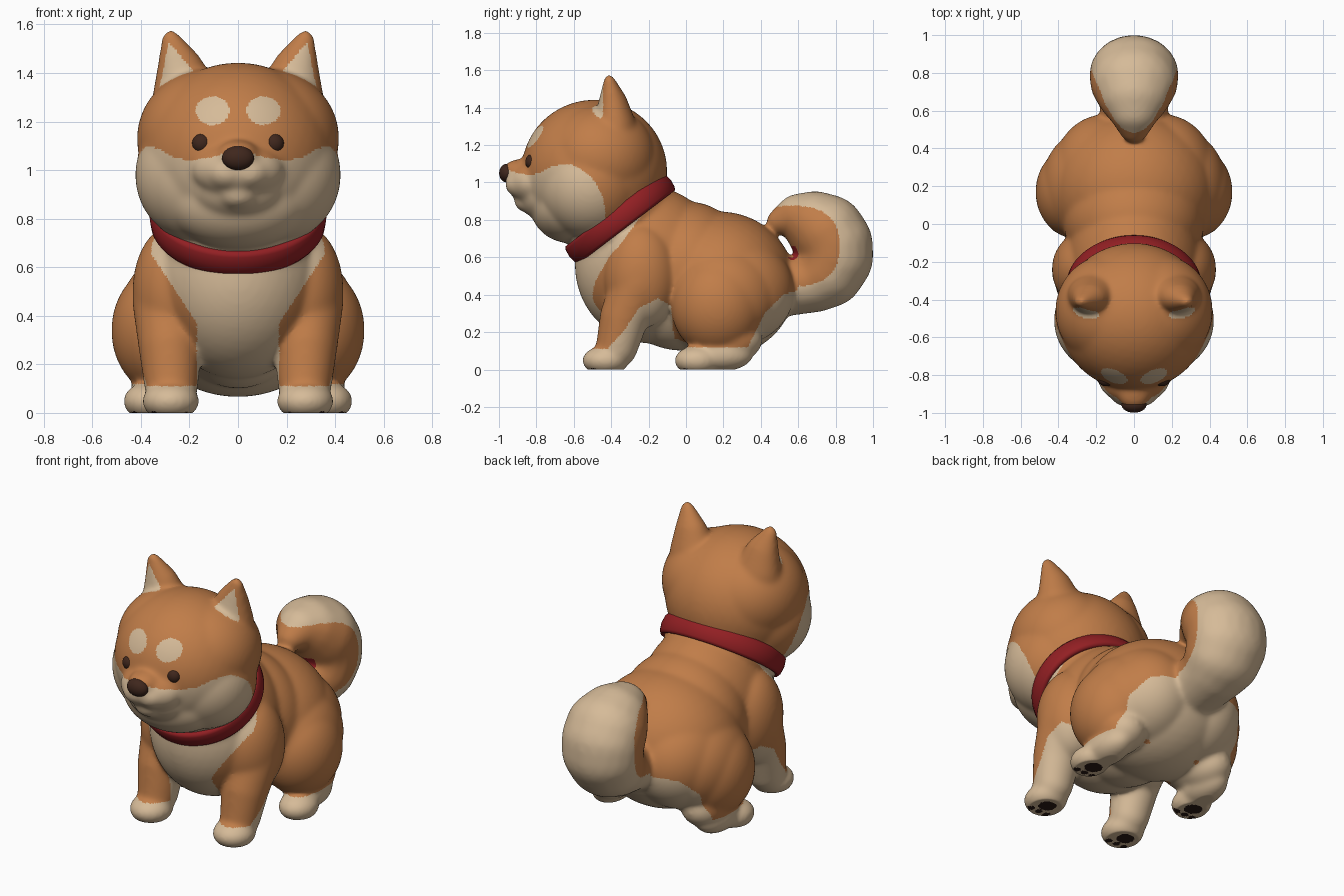
import bpy, bmesh, math
from mathutils import Matrix, Vector

if "Cube" in bpy.data.objects:
    bpy.data.objects.remove(bpy.data.objects["Cube"])


def material(name, rgb):
    m = bpy.data.materials.new(name)
    m.diffuse_color = (*rgb, 1)
    m.use_nodes = True
    m.node_tree.nodes["Principled BSDF"].inputs["Base Color"].default_value = m.diffuse_color
    return m


ORANGE = material("orange fur", (0.53, 0.205, 0.066))
CREAM = material("cream fur", (0.67, 0.495, 0.315))
RED = material("red collar", (0.29, 0.014, 0.017))
DARK = material("dark brown", (0.050, 0.020, 0.012))
PAD = material("paw pad", (0.025, 0.011, 0.008))


def ball(bm, c, r, tilt=0, sub=4):
    m = Matrix.Translation(c) @ Matrix.Rotation(tilt, 4, 'X') @ Matrix.Diagonal((*r, 1))
    bmesh.ops.create_icosphere(bm, subdivisions=sub, radius=1, matrix=m)


def pair(bm, c, r):
    for s in (-1, 1):
        ball(bm, (s * c[0], c[1], c[2]), r)


def chain(bm, pts, sx=1, sy=1, steps=8):
    # tapered limb: points are (x, y, z, radius)
    for a, b in zip(pts, pts[1:]):
        for i in range(steps + 1):
            x, y, z, r = Vector(a).lerp(Vector(b), i / steps)
            ball(bm, (x, y, z), (r * sx, r * sy, r), sub=3)


def mirrored_chain(bm, pts, sx=1, sy=1):
    for s in (-1, 1):
        chain(bm, [(s * p[0], *p[1:]) for p in pts], sx, sy)


def make(name, bm, mats):
    me = bpy.data.meshes.new(name)
    bm.to_mesh(me)
    bm.free()
    for m in mats:
        me.materials.append(m)
    for p in me.polygons:
        p.use_smooth = True
    ob = bpy.data.objects.new(name, me)
    bpy.context.collection.objects.link(ob)
    return ob


def fuse(name, bm, mats, rule, smooth):
    # blend the balls into one skin, then paint its faces by a rule
    ob = make(name, bm, [])
    rm = ob.modifiers.new("skin", 'REMESH')
    rm.mode, rm.voxel_size = 'VOXEL', 0.0095
    sm = ob.modifiers.new("soften", 'SMOOTH')
    sm.factor, sm.iterations = 0.5, smooth
    dg = bpy.context.evaluated_depsgraph_get()
    me = bpy.data.meshes.new_from_object(ob.evaluated_get(dg))
    ob.modifiers.clear()
    ob.data = me
    me.materials.clear()
    for m in mats:
        me.materials.append(m)
    for v in me.vertices:
        v.co.z = max(v.co.z, 0.0)
    for p in me.polygons:
        p.use_smooth = True
        p.material_index = rule(p.center, p.normal)
    return ob


def curve(pts, t):
    # piecewise linear lookup
    if t <= pts[0][0]:
        return pts[0][1]
    for (a, fa), (b, fb) in zip(pts, pts[1:]):
        if t <= b:
            return fa + (fb - fa) * (t - a) / (b - a)
    return pts[-1][1]


# Body: chest, neck, middle, rump, hips, legs and curled tail
TILT = math.radians(37.3)
COLLAR = Vector((0, -0.352, 0.808))
AXIS = Vector((0, -math.sin(TILT), math.cos(TILT)))
bm = bmesh.new()
ball(bm, (0, -0.20, 0.56), (0.36, 0.395, 0.42))
ball(bm, (0, -0.35, 0.80), (0.34, 0.315, 0.20), TILT)
ball(bm, (0, 0.02, 0.525), (0.375, 0.32, 0.372))
ball(bm, (0, -0.02, 0.45), (0.30, 0.38, 0.35))
ball(bm, (0, 0.18, 0.455), (0.43, 0.405, 0.39))
pair(bm, (0.16, 0.24, 0.42), (0.28, 0.34, 0.30))
pair(bm, (0.24, 0.20, 0.39), (0.25, 0.30, 0.28))
pair(bm, (0.26, -0.24, 0.50), (0.175, 0.20, 0.28))
pair(bm, (0.30, 0.17, 0.34), (0.222, 0.25, 0.27))
pair(bm, (0.365, 0.06, 0.048), (0.108, 0.122, 0.08))
pair(bm, (0.345, 0.19, 0.08), (0.10, 0.17, 0.09))
pair(bm, (0.31, 0.25, 0.16), (0.13, 0.16, 0.12))
mirrored_chain(bm, [(0.285, -0.25, 0.46, 0.152), (0.28, -0.33, 0.28, 0.132),
                    (0.275, -0.37, 0.12, 0.113)])
pair(bm, (0.277, -0.43, 0.048), (0.118, 0.125, 0.08))
chain(bm, [(0, 0.50, 0.43, 0.15), (0, 0.69, 0.475, 0.17), (0, 0.76, 0.525, 0.195),
           (0, 0.795, 0.60, 0.207), (0, 0.79, 0.67, 0.21), (0, 0.755, 0.73, 0.207),
           (0, 0.69, 0.78, 0.175), (0, 0.60, 0.82, 0.12), (0, 0.50, 0.79, 0.07)], sx=1.13)

# Head: skull, cheeks, jaw, muzzle and ears
ball(bm, (0, -0.49, 1.06), (0.40, 0.39, 0.383))
pair(bm, (0.14, -0.51, 0.98), (0.284, 0.28, 0.285))
pair(bm, (0.125, -0.46, 1.13), (0.292, 0.30, 0.285))
ball(bm, (0, -0.62, 0.88), (0.30, 0.215, 0.205))
ball(bm, (0, -0.74, 0.93), (0.20, 0.155, 0.14))
ball(bm, (0, -0.82, 1.0), (0.19, 0.135, 0.12))
pair(bm, (0.045, -0.86, 0.99), (0.095, 0.108, 0.08))
ball(bm, (0, -0.885, 1.06), (0.09, 0.098, 0.065))
ball(bm, (0, -0.83, 0.90), (0.09, 0.09, 0.065))
mirrored_chain(bm, [(0.215, -0.38, 1.29, 0.14), (0.236, -0.39, 1.41, 0.099),
                    (0.277, -0.41, 1.54, 0.039)], sy=0.82)

UNDER = [(-0.42, 0.11), (-0.33, 0.21), (-0.25, 0.33), (-0.15, 0.38), (-0.08, 0.34),
         (-0.06, 0.12), (0.33, 0.12), (0.42, 0.30), (0.52, 0.40), (0.62, 0.43)]
EAR = [(0.335, 1.28), (0.285, 1.525), (0.175, 1.40)]
MASK = [(0.0, 1.09), (0.05, 1.07), (0.12, 1.05), (0.20, 1.04), (0.27, 1.055),
        (0.33, 1.09), (0.38, 1.10)]


def paint_body(c, n):
    x, y, z = abs(c.x), c.y, c.z
    if n.z < -0.5 and z < 0.03:                     # paw pads
        for px, py in ((0.28, -0.41), (0.36, 0.08)):
            if math.hypot(x - px, y - py) < 0.05:
                return 3
            if any(math.hypot(x - px - d, y - py + 0.075) < 0.021 for d in (-0.055, 0, 0.055)):
                return 3
    if x < 0.10 and 0.53 < y < 0.68 and 0.54 < z < 0.66 and (n.y < -0.4 or z < 0.60 and y < 0.61):
        return 2                                    # red hollow below the tail curl
    if y > 0.60 or (y > 0.42 and z > 0.69):         # tail: orange inside the curl
        e = (abs(y - 0.57) / 0.25) ** 2.5 + (abs(z - 0.66) / 0.215) ** 2.5
        return 0 if e < 1 else 1
    if z < 0.11 or (x < 0.17 and z < 0.5 and y < 0.3):
        return 1
    inward = -n.x * (1 if c.x > 0 else -1)
    if y < -0.2 and inward > 0.3 and n.y < -0.2 and x > 0.15 and z < 0.34:
        return 0                                    # inner front of the front legs
    if z < curve(UNDER, y):
        return 1
    if z < 0.36 and y > -0.40 and (x < 0.16 or (inward > 0.3 and x < 0.36)):
        return 1
    if y < max(-0.42, -0.30 - (0.74 - z) * 0.72) and x < 0.15 + max(0, z - 0.34) * 0.66:
        return 1                                    # chest bib
    return 0


def paint_head(c, n):
    x, y, z = abs(c.x), c.y, c.z
    if y < -0.5 and ((x - 0.105) / 0.069) ** 2 + ((z - 1.245) / 0.059) ** 2 < 1:
        return 1                                    # brow spots
    if n.y < -0.25 and y > -0.51 and z > 1.28:      # inner ears
        if all((b[0] - a[0]) * (z - a[1]) - (b[1] - a[1]) * (x - a[0]) > 0
               for a, b in zip(EAR, EAR[1:] + EAR[:1])):
            return 1
    if y < -0.66:
        return 1 if z < curve(MASK, x) else 0
    return 1 if ((y + 0.66) / 0.23) ** 2 + (max(0, z - 0.81) / 0.29) ** 2 < 1 else 0


def paint(c, n):
    return paint_head(c, n) if (c - COLLAR).dot(AXIS) > 0 else paint_body(c, n)


fuse("dog_body", bm, [ORANGE, CREAM, RED, PAD], paint, 36)

# Nose and eyes
bm = bmesh.new()
ball(bm, (0, -0.957, 1.05), (0.066, 0.042, 0.05))
make("nose", bm, [DARK])
for side, s in (("left", 1), ("right", -1)):
    bm = bmesh.new()
    ball(bm, (s * 0.148, -0.824, 1.11), (0.041, 0.035, 0.041))
    make(side + "_eye", bm, [DARK])

# Collar: rounded band swept round a tilted oval
bm = bmesh.new()
PROFILE = [(-0.04, -0.053), (-0.010, -0.058), (0, -0.042), (0.006, 0),
           (0, 0.042), (-0.010, 0.058), (-0.04, 0.053)]
rings = []
for i in range(72):
    a = math.tau * i / 72
    ring = []
    for dr, h in PROFILE:
        p = Vector(((0.358 + dr) * math.cos(a), (0.334 + dr) * math.sin(a), h))
        ring.append(bm.verts.new(Matrix.Rotation(TILT, 3, 'X') @ p + COLLAR))
    rings.append(ring)
for i, ring in enumerate(rings):
    nxt = rings[(i + 1) % len(rings)]
    for k in range(len(PROFILE)):
        j = (k + 1) % len(PROFILE)
        bm.faces.new((ring[k], nxt[k], nxt[j], ring[j]))
bmesh.ops.recalc_face_normals(bm, faces=bm.faces)
make("collar", bm, [RED])
